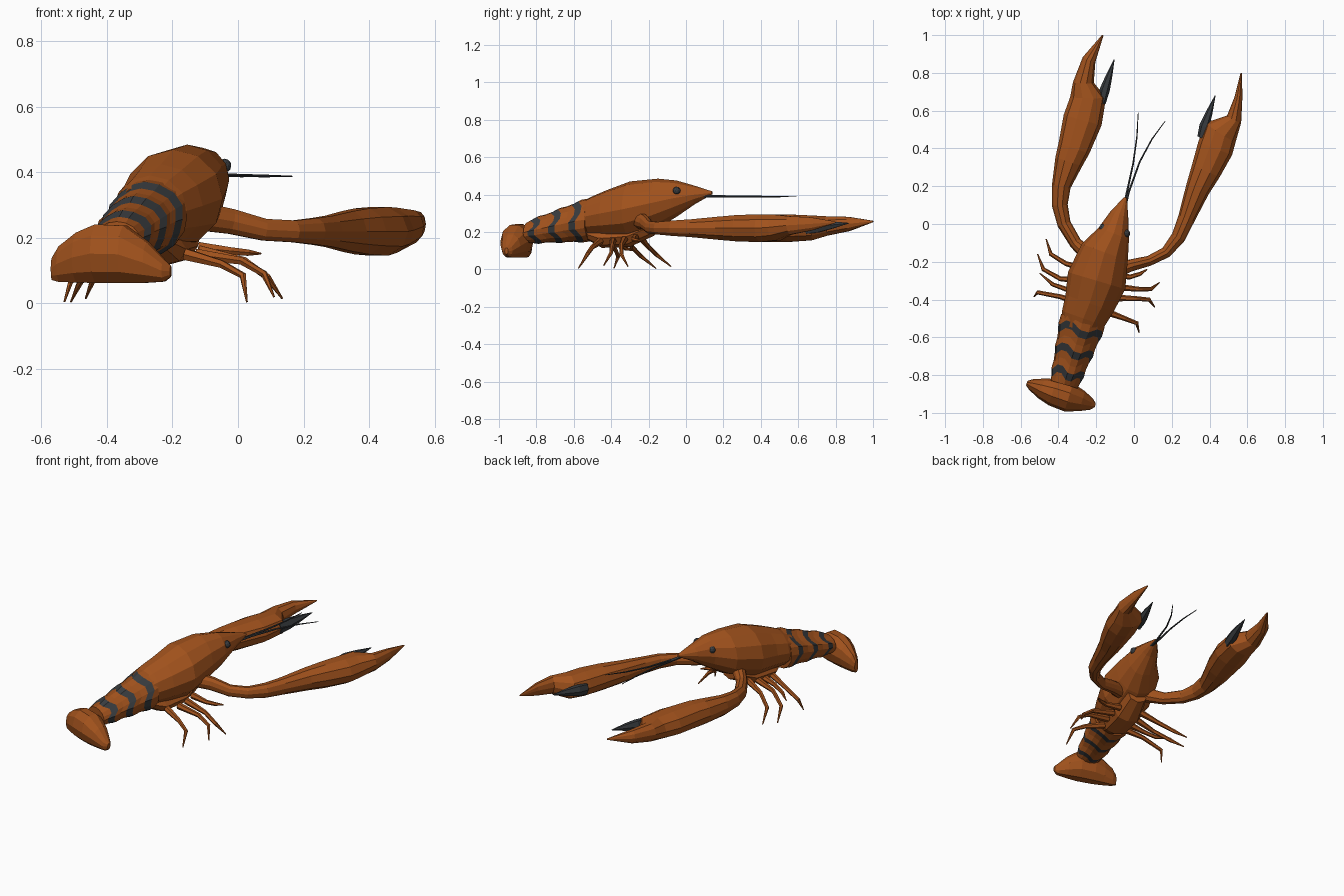
import bpy, bmesh
from math import sin, cos, pi
from mathutils import Vector


def material(name, rgb):
    m = bpy.data.materials.new(name)
    m.diffuse_color = (*rgb, 1)
    return m


SHELL = material("rust_shell", (0.36, 0.085, 0.012))
DARK = material("dark_shell", (0.04, 0.045, 0.05))


def loft(name, rings, n=10, mat=SHELL, upright=False, zig=0, bands=()):
    """Skin of elliptical rings (x, y, z, half width, half height)."""
    bm = bmesh.new()
    pts = [Vector(r[:3]) for r in rings]
    loops = []
    for i, r in enumerate(rings):
        t = pts[min(i + 1, len(pts) - 1)] - pts[max(i - 1, 0)]
        if upright:
            t.z = 0
        t.normalize()
        side = t.cross(Vector((0, 0, 1))).normalized()
        up = side.cross(t)
        shift = zig if 0 < i < len(rings) - 1 else 0
        loops.append([bm.verts.new(pts[i] + side * r[3] * cos(2 * pi * k / n)
                                   + up * r[4] * sin(2 * pi * k / n)
                                   + t * shift * (1 if k % 4 < 2 else -1))
                      for k in range(n)])
    for i, (a, b) in enumerate(zip(loops, loops[1:])):
        for k in range(n):
            f = bm.faces.new((a[k], a[(k + 1) % n], b[(k + 1) % n], b[k]))
            f.material_index = 1 if i in bands else 0
    bm.faces.new(loops[0])
    bm.faces.new(loops[-1])
    bmesh.ops.recalc_face_normals(bm, faces=bm.faces)
    me = bpy.data.meshes.new(name)
    bm.to_mesh(me)
    bm.free()
    me.materials.append(mat)
    if bands:
        me.materials.append(DARK)
    ob = bpy.data.objects.new(name, me)
    bpy.context.collection.objects.link(ob)
    return ob


# Carapace with pointed rostrum
loft("carapace", [
    (-.285, -.56, .27, .10, .09), (-.268, -.50, .283, .12, .108),
    (-.235, -.42, .298, .135, .127), (-.198, -.30, .32, .158, .15),
    (-.155, -.15, .353, .13, .132), (-.107, -.05, .378, .086, .097),
    (-.078, .05, .398, .05, .048), (-.045, .14, .409, .008, .008)],
    n=12, upright=True)

# Abdomen: overlapping segments with zigzag dark bands
seg = []
N = 9
for i in range(N + 1):
    u = i / N
    bulge = .006 if i % 3 == 1 else 0
    seg.append((-.27 - .10 * u, -.51 - .34 * u, .265 - .07 * u,
                .12 - .047 * u + bulge, .115 - .06 * u + bulge))
loft("abdomen", seg, n=16, upright=True, zig=.014, bands=(1, 4, 7))

# Tail fan: a domed cap lying across the body
loft("tail_fan", [
    (-.568, -.842, .105, .012, .035), (-.545, -.85, .12, .03, .057),
    (-.49, -.87, .14, .055, .08), (-.43, -.89, .152, .073, .094),
    (-.345, -.918, .15, .078, .092), (-.275, -.938, .125, .055, .065),
    (-.225, -.955, .1, .03, .035), (-.205, -.96, .098, .01, .018)], n=10, upright=True)

# Leg-bearing underside
loft("underside", [
    (-.25, -.53, .19, .04, .03), (-.235, -.45, .165, .08, .05),
    (-.205, -.3, .175, .085, .055), (-.17, -.17, .23, .06, .05)], n=8, upright=True)

# Claws: arm, palm and fixed finger in one skin, dark movable finger apart
loft("left_claw", [
    (-.22, -.19, .26, .04, .045), (-.31, -.10, .225, .033, .035),
    (-.37, 0, .215, .036, .04), (-.393, .1, .217, .042, .05),
    (-.385, .2, .218, .05, .06), (-.345, .33, .22, .075, .072),
    (-.318, .4, .22, .086, .077), (-.272, .55, .22, .104, .077),
    (-.243, .67, .222, .095, .07), (-.268, .75, .232, .055, .055),
    (-.238, .87, .243, .036, .04), (-.165, 1.0, .256, .004, .004)])
loft("right_claw", [
    (-.11, -.25, .265, .045, .045), (-.02, -.22, .25, .032, .04),
    (.08, -.195, .225, .027, .035), (.17, -.15, .22, .03, .035),
    (.235, -.07, .22, .038, .043), (.278, .03, .22, .045, .05),
    (.335, .18, .22, .064, .065), (.38, .28, .22, .08, .074),
    (.43, .4, .22, .096, .078), (.458, .485, .224, .095, .073),
    (.53, .555, .235, .042, .052), (.553, .67, .243, .021, .037),
    (.568, .8, .252, .004, .004)])
loft("left_movable_finger", [
    (-.17, .64, .22, .02, .035), (-.155, .71, .228, .027, .034),
    (-.133, .78, .237, .018, .022), (-.105, .87, .247, .002, .002)], n=6, mat=DARK)
loft("right_movable_finger", [
    (.355, .46, .22, .02, .035), (.373, .52, .228, .027, .034),
    (.398, .59, .237, .018, .022), (.43, .68, .247, .002, .002)], n=6, mat=DARK)

# Walking legs: hip, knee, ankle, foot
legs = {
    "right": [((-.12, -.27, .17), (-.02, -.28, .16), (.03, -.265, .155), (.07, -.24, .152)),
              ((-.12, -.33, .16), (.02, -.345, .13), (.09, -.345, .08), (.135, -.31, .015)),
              ((-.13, -.39, .15), (.01, -.395, .13), (.08, -.4, .09), (.11, -.44, .02)),
              ((-.16, -.46, .15), (-.05, -.5, .12), (.015, -.525, .085), (.027, -.575, .005))],
    "left": [((-.25, -.24, .17), (-.36, -.21, .13), (-.44, -.16, .08), (-.465, -.08, .015)),
             ((-.26, -.30, .16), (-.39, -.29, .12), (-.48, -.24, .07), (-.51, -.16, .005)),
             ((-.27, -.36, .15), (-.36, -.345, .13), (-.43, -.32, .11), (-.50, -.26, .10)),
             ((-.28, -.42, .15), (-.39, -.385, .12), (-.51, -.362, .07), (-.53, -.385, .005))]}
for side, items in legs.items():
    for j, joints in enumerate(items):
        loft(f"{side}_leg_{j + 1}", [(*p, r, r) for p, r in
                                     zip(joints, (.02, .013, .011, .003))], n=6)

# Antennae
for side, path in {"left": ((-.055, .08), (-.04, .16), (-.005, .32), (.015, .46), (.022, .59)),
                   "right": ((-.05, .08), (-.028, .17), (.03, .33), (.095, .45), (.165, .545))}.items():
    loft(f"{side}_antenna", [(x, y, .392 - .001 * i, r, r) for i, ((x, y), r) in
                             enumerate(zip(path, (.007, .006, .005, .004, .002)))], n=5, mat=DARK)

# Eyes
for side, pos in (("left", (-.162, -.02, .415)), ("right", (-.042, -.05, .42))):
    bpy.ops.mesh.primitive_ico_sphere_add(subdivisions=2, radius=.022, location=pos)
    eye = bpy.context.object
    eye.name = f"{side}_eye"
    eye.data.materials.append(DARK)
